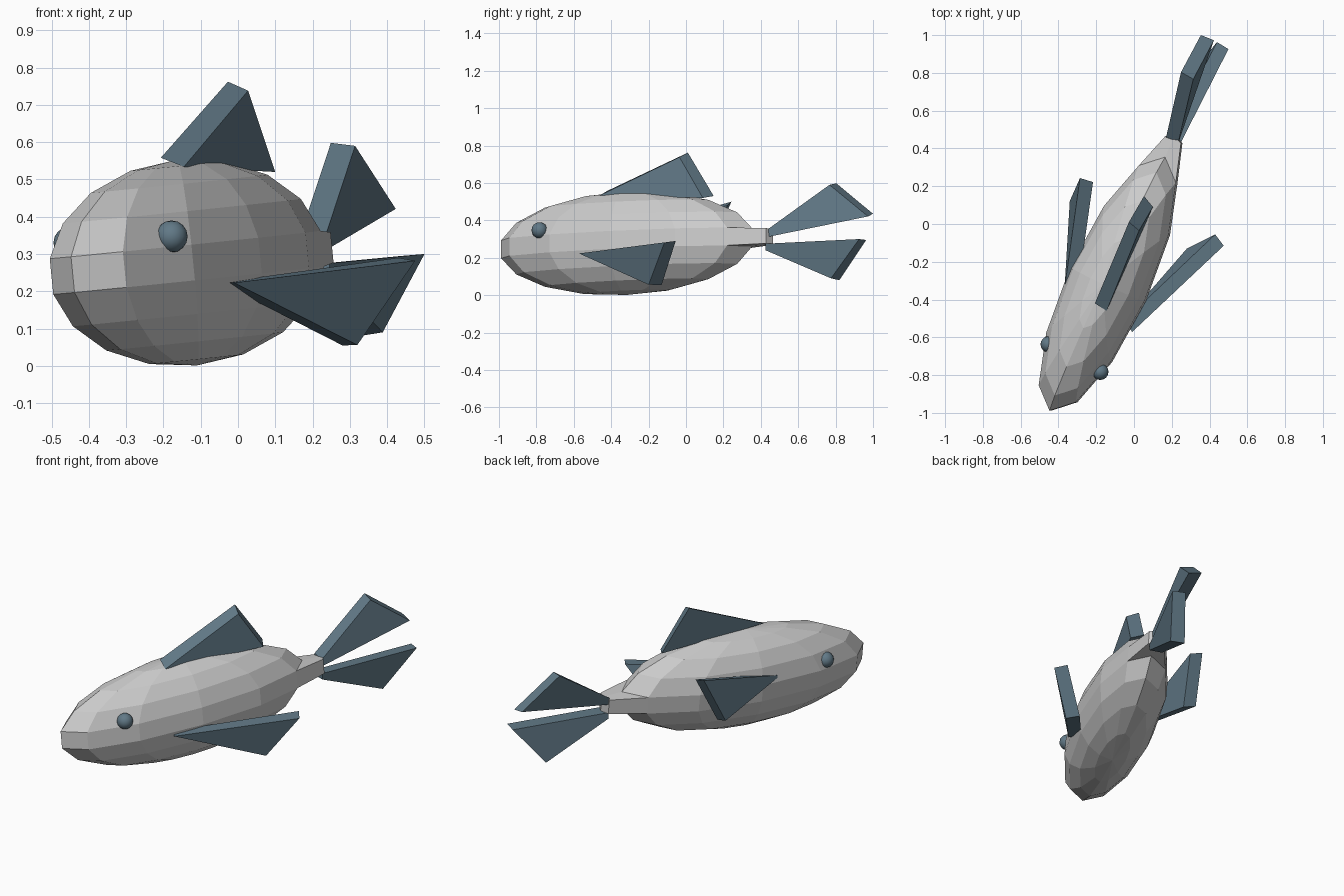
import bpy, bmesh
from math import radians
from mathutils import Matrix, Vector

if "Cube" in bpy.data.objects:
    bpy.data.objects.remove(bpy.data.objects["Cube"])

slate = bpy.data.materials.new("slate")
slate.diffuse_color = (0.12, 0.19, 0.24, 1)
slate.use_nodes = True
slate.node_tree.nodes["Principled BSDF"].inputs["Base Color"].default_value = slate.diffuse_color


def add_object(name, bm, material=None):
    bmesh.ops.recalc_face_normals(bm, faces=bm.faces[:])
    mesh = bpy.data.meshes.new(name)
    bm.to_mesh(mesh)
    bm.free()
    if material:
        mesh.materials.append(material)
    obj = bpy.data.objects.new(name, mesh)
    bpy.context.collection.objects.link(obj)
    return obj


def fin(name, left, right):
    """Flat plate spanning two matching outlines."""
    bm = bmesh.new()
    a = [bm.verts.new(p) for p in left]
    b = [bm.verts.new(p) for p in right]
    bm.faces.new(a)
    bm.faces.new(b[::-1])
    for i in range(len(a)):
        j = (i + 1) % len(a)
        bm.faces.new((a[i], b[i], b[j], a[j]))
    return add_object(name, bm, slate)


# Body: faceted ellipsoid, local +x towards the tail
bm = bmesh.new()
bmesh.ops.create_uvsphere(bm, u_segments=12, v_segments=9, radius=1)
tail_faces = [f for f in bm.faces
              if f.calc_center_median().x > 0.8 and abs(f.calc_center_median().z) < 0.1]
bmesh.ops.scale(bm, vec=(0.75, 0.22, 0.277), verts=bm.verts[:])

# Tail stub: end faces pulled back and narrowed
ext = bmesh.ops.extrude_face_region(bm, geom=tail_faces)["geom"]
bmesh.ops.delete(bm, geom=[f for f in tail_faces if f.is_valid], context='FACES')
for v in (g for g in ext if isinstance(g, bmesh.types.BMVert)):
    v.co = Vector((0.86 if abs(v.co.y) < 0.01 else 0.84, v.co.y * 0.42, v.co.z * 0.85))
body = add_object("body", bm)
body.data.transform(Matrix.Translation((-0.137, -0.317, 0.277))
                    @ Matrix.Rotation(radians(65.5), 4, 'Z')
                    @ Matrix.Rotation(radians(-2.5), 4, 'Y')
                    @ Matrix.Rotation(radians(-5), 4, 'X'))

# Dorsal fin
fin("dorsal_fin",
    [(-0.207, -0.42, 0.558), (-0.027, 0.01, 0.762), (0.053, 0.148, 0.53)],
    [(-0.145, -0.46, 0.534), (0.027, -0.035, 0.738), (0.10, 0.09, 0.52)])

# Side fins
fin("right_fin",
    [(-0.05, -0.51, 0.223), (0.43, -0.055, 0.29), (0.28, -0.13, 0.055)],
    [(-0.01, -0.572, 0.223), (0.475, -0.115, 0.282), (0.32, -0.20, 0.056)])
fin("left_fin",
    [(-0.368, -0.345, 0.33), (-0.286, 0.243, 0.50), (-0.34, 0.122, 0.235)],
    [(-0.30, -0.366, 0.31), (-0.217, 0.222, 0.48), (-0.271, 0.10, 0.215)])

# Tail fins
fin("upper_tail_fin",
    [(0.17, 0.46, 0.36), (0.249, 0.804, 0.598), (0.354, 1.0, 0.435), (0.17, 0.455, 0.32)],
    [(0.235, 0.434, 0.35), (0.314, 0.767, 0.59), (0.423, 0.973, 0.421), (0.235, 0.43, 0.31)])
fin("lower_tail_fin",
    [(0.18, 0.455, 0.27), (0.439, 0.963, 0.295), (0.325, 0.82, 0.08), (0.18, 0.455, 0.235)],
    [(0.245, 0.425, 0.275), (0.50, 0.926, 0.30), (0.388, 0.775, 0.09), (0.245, 0.425, 0.24)])

# Eyes
for name, pos in (("right_eye", (-0.178, -0.783, 0.347)), ("left_eye", (-0.452, -0.637, 0.33))):
    bm = bmesh.new()
    bmesh.ops.create_uvsphere(bm, u_segments=16, v_segments=8, radius=0.043,
                              matrix=Matrix.Translation(pos))
    eye = add_object(name, bm, slate)
    for p in eye.data.polygons:
        p.use_smooth = True
